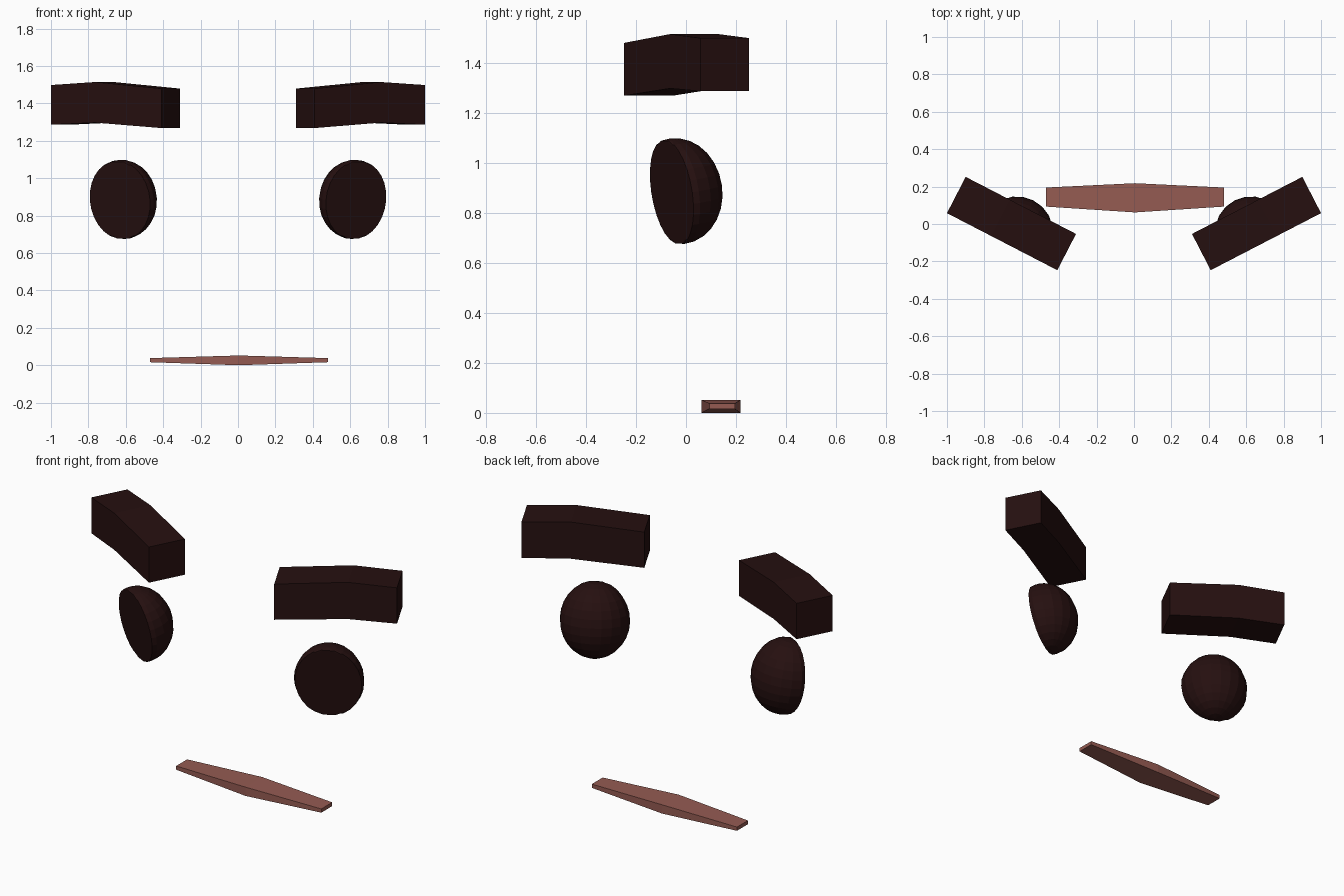
import bpy, bmesh, math
from mathutils import Matrix, Vector

cube = bpy.data.objects.get("Cube")
if cube:
    bpy.data.objects.remove(cube, do_unlink=True)


def make_material(name, colour):
    mat = bpy.data.materials.new(name)
    mat.use_nodes = True
    mat.diffuse_color = (*colour, 1)
    mat.node_tree.nodes["Principled BSDF"].inputs["Base Color"].default_value = (*colour, 1)
    return mat


dark = make_material("dark brown", (0.019, 0.005, 0.005))
pink = make_material("dusty pink", (0.30, 0.105, 0.085))


def finish(bm, name, mat):
    bmesh.ops.recalc_face_normals(bm, faces=bm.faces)
    mesh = bpy.data.meshes.new(name)
    bm.to_mesh(mesh)
    bm.free()
    mesh.materials.append(mat)
    obj = bpy.data.objects.new(name, mesh)
    bpy.context.collection.objects.link(obj)


def bar(name, mat, sections, side=1):
    """Loft box sections: (centre x, centre y, half-width vector, bottom, top)."""
    bm = bmesh.new()
    rings = []
    for x, y, (wx, wy), low, high in sections:
        corners = [(-1, low), (1, low), (1, high), (-1, high)]
        rings.append([bm.verts.new((side * (x + s * wx), y + s * wy, z)) for s, z in corners])
    for a, b in zip(rings, rings[1:]):
        for i in range(4):
            j = (i + 1) % 4
            bm.faces.new((a[i], a[j], b[j], b[i]))
    bm.faces.new(rings[0])
    bm.faces.new(rings[-1])
    finish(bm, name, mat)


def eye(name, side):
    """Domed back with a flat, slightly bevelled front."""
    bm = bmesh.new()
    bmesh.ops.create_uvsphere(bm, u_segments=20, v_segments=14, radius=1)
    for v in bm.verts:
        v.co = Vector((v.co.x * 0.19, max(v.co.y * 0.18, -0.025), v.co.z * 0.213))
    bmesh.ops.dissolve_limit(bm, angle_limit=0.002, verts=bm.verts, edges=bm.edges)
    turn = Matrix.Rotation(math.radians(27), 4, "Z") @ Matrix.Rotation(math.radians(9), 4, "X")
    bm.transform(Matrix.Translation((0.62, -0.035, 0.886)) @ turn)
    bm.transform(Matrix.Scale(side, 4, (1, 0, 0)))
    finish(bm, name, dark)


# Brows and eyes, mirrored
across = (-0.05, 0.097)
brow = [(0.36, -0.15, across, 1.268, 1.479),
        (0.714, 0.033, across, 1.297, 1.514),
        (0.95, 0.155, across, 1.286, 1.498)]
for label, side in (("left", 1), ("right", -1)):
    bar(label + "_brow", dark, brow, side)
    eye(label + "_eye", side)

# Mouth, thickest in the middle
bar("mouth", pink, [(-0.47, 0.144, (0, 0.051), 0.016, 0.038),
                    (0.005, 0.14, (0, 0.078), 0, 0.052),
                    (0.48, 0.144, (0, 0.051), 0.016, 0.038)])
